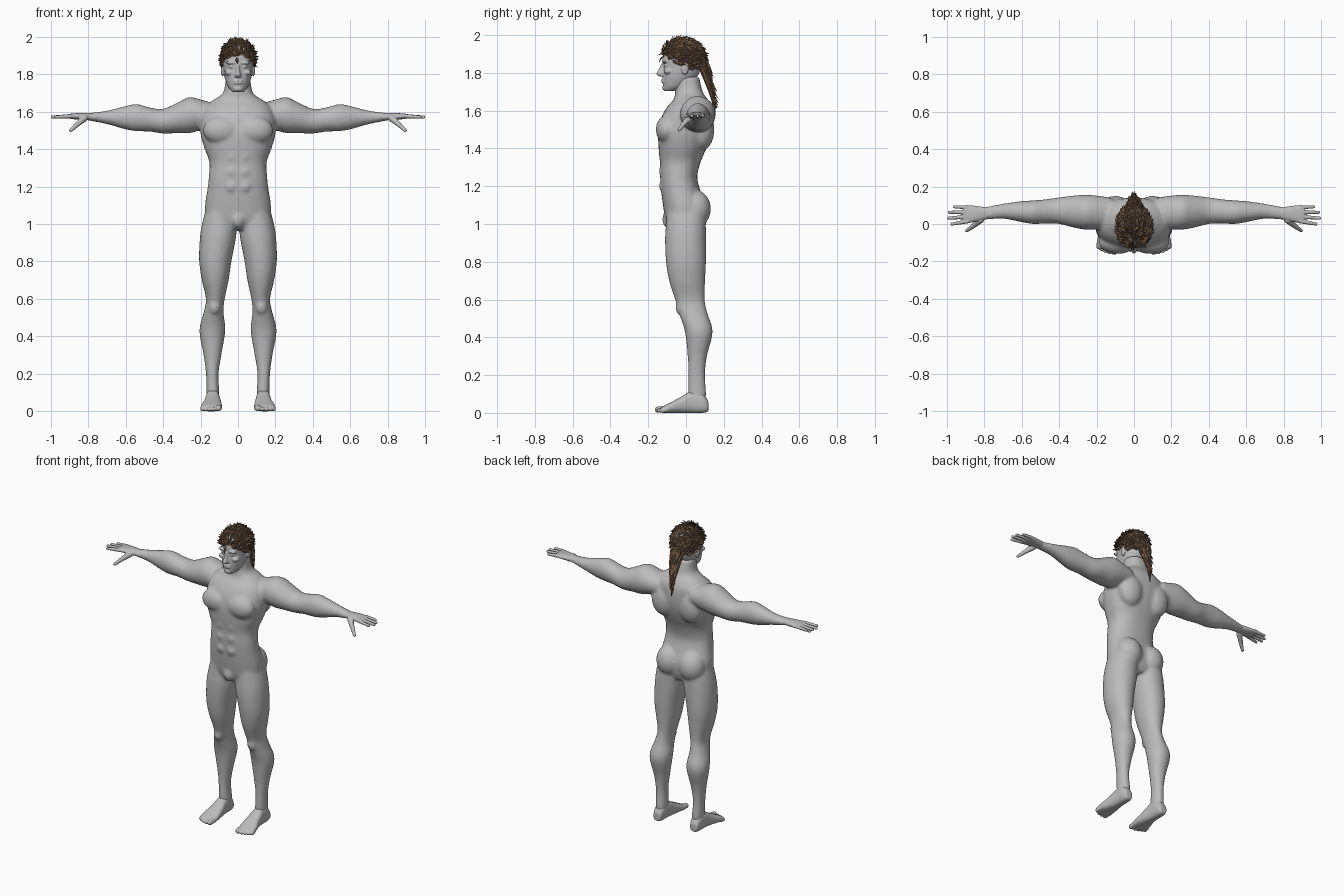
import bpy, bmesh, math, random
from mathutils import Matrix, Vector

cube = bpy.data.objects.get("Cube")
if cube:
    bpy.data.objects.remove(cube, do_unlink=True)
random.seed(7)


def material(name, color):
    mat = bpy.data.materials.new(name)
    mat.use_nodes = True
    mat.diffuse_color = color
    mat.node_tree.nodes["Principled BSDF"].inputs["Base Color"].default_value = color
    return mat


SKIN = material("grey skin", (.5, .5, .5, 1))
HAIR = material("brown hair", (.17, .1, .06, 1))


def spline(a, b, c, d, t):
    return .5 * (2*b + (c - a)*t + (2*a - 5*b + 4*c - d)*t*t + (3*b - a - 3*c + d)*t**3)


def loft(bm, keys, axis="z", side=1, power=2.3, steps=5, segments=28):
    """Skin rounded sections given as (position, u_min, u_max, v_min, v_max)."""
    rings, last = [], len(keys) - 1
    for i in range(last):
        near = [keys[max(i - 1, 0)], keys[i], keys[i + 1], keys[min(i + 2, last)]]
        for s in range(steps + (i == last - 1)):
            pos, u0, u1, v0, v1 = [spline(*vals, s / steps) for vals in zip(*near)]
            ring = []
            for k in range(segments):
                angle = math.tau * k / segments
                cu, cv = [math.copysign(abs(f) ** (2 / power), f)
                          for f in (math.cos(angle), math.sin(angle))]
                u = (u0 + u1) / 2 + cu * (u1 - u0) / 2
                v = (v0 + v1) / 2 + cv * (v1 - v0) / 2
                x, y, z = {"x": (pos, u, v), "y": (u, pos, v), "z": (u, v, pos)}[axis]
                ring.append(bm.verts.new((x * side, y, z)))
            rings.append(ring)
    for low, high in zip(rings, rings[1:]):
        for k in range(segments):
            j = (k + 1) % segments
            bm.faces.new((low[k], low[j], high[j], high[k]))
    bm.faces.new(rings[0])
    bm.faces.new(rings[-1])


def symmetric(keys):
    """Expand (z, half_width, y_min, y_max) into centred loft sections."""
    return [(z, -w, w, y0, y1) for z, w, y0, y1 in keys]


def ball(bm, center, radii, side=1):
    x, y, z = center
    bmesh.ops.create_uvsphere(bm, u_segments=24, v_segments=16, radius=1,
                              matrix=Matrix.Translation((x * side, y, z)) @ Matrix.Diagonal((*radii, 1)))


def pair(bm, center, radii):
    for side in (1, -1):
        ball(bm, center, radii, side)


def digit(bm, start, end, r0, r1, side):
    """Round-ended finger or toe."""
    a, b = [Vector((p[0] * side, p[1], p[2])) for p in (start, end)]
    turn = (b - a).to_track_quat("Z", "Y").to_matrix().to_4x4()
    bmesh.ops.create_cone(bm, cap_ends=True, segments=14, radius1=r0, radius2=r1,
                          depth=(b - a).length, matrix=Matrix.Translation((a + b) / 2) @ turn)
    for p, r in ((a, r0), (b, r1)):
        ball(bm, p, (r, r, r))


def finish(name, bm, mat, voxel=0, smoothing=0):
    bmesh.ops.recalc_face_normals(bm, faces=bm.faces)
    mesh = bpy.data.meshes.new(name)
    bm.to_mesh(mesh)
    bm.free()
    mesh.materials.append(mat)
    obj = bpy.data.objects.new(name, mesh)
    bpy.context.scene.collection.objects.link(obj)
    if voxel:
        fuse = obj.modifiers.new("fuse", "REMESH")
        fuse.mode, fuse.voxel_size, fuse.use_smooth_shade = "VOXEL", voxel, True
        soften = obj.modifiers.new("soften", "SMOOTH")
        soften.factor, soften.iterations = .5, smoothing
    return obj


# Torso and neck
body = bmesh.new()
loft(body, symmetric([
    (.97, .1, -.085, .075), (1.02, .168, -.108, .095), (1.1, .176, -.122, .1),
    (1.18, .164, -.132, .075), (1.25, .156, -.137, .06), (1.33, .153, -.138, .078),
    (1.4, .178, -.145, .108), (1.48, .2, -.147, .133), (1.56, .2, -.132, .14),
    (1.62, .18, -.1, .135), (1.66, .135, -.065, .115), (1.7, .08, -.058, .088),
    (1.78, .066, -.06, .07)]))

# Arms and legs
for side in (1, -1):
    loft(body, [
        (.12, -.02, .14, 1.52, 1.64), (.2, -.03, .152, 1.5, 1.665), (.26, -.03, .156, 1.485, 1.677),
        (.32, -.02, .152, 1.485, 1.65), (.4, 0, .142, 1.483, 1.615), (.47, .002, .132, 1.493, 1.622),
        (.54, 0, .126, 1.495, 1.64), (.6, .01, .122, 1.505, 1.63), (.7, .028, .108, 1.533, 1.605),
        (.8, .022, .09, 1.553, 1.592), (.83, .024, .086, 1.56, 1.59)], "x", side, 2)
    loft(body, [
        (1.1, .01, .165, -.1, .1), (1, .006, .192, -.106, .105), (.92, .012, .204, -.111, .106),
        (.8, .035, .207, -.106, .106), (.7, .05, .193, -.09, .101), (.6, .071, .171, -.058, .099),
        (.53, .077, .183, -.038, .113), (.43, .068, .206, -.006, .141), (.3, .089, .184, .009, .111),
        (.2, .104, .171, .012, .101), (.1, .1, .168, .011, .107), (.04, .104, .166, .015, .1)],
        "z", side, 2.1)

# Muscle groups
pair(body, (.088, -.1, 1.5), (.1, .06, .075))      # chest
pair(body, (.1, .085, 1.5), (.085, .065, .11))     # shoulder blades
pair(body, (.084, .048, 1.08), (.085, .084, .1))   # buttocks
pair(body, (.125, -.035, .56), (.03, .02, .04))    # kneecaps
for z in (1.2, 1.28, 1.36):
    pair(body, (.036, -.112, z), (.036, .032, .036))
ball(body, (0, -.09, 1.025), (.036, .036, .05))
finish("body", body, SKIN, .009, 7)

# Head with face and ears
head = bmesh.new()
loft(head, symmetric([
    (1.705, .028, -.114, -.06), (1.73, .052, -.121, .01), (1.78, .071, -.123, .06),
    (1.83, .078, -.12, .08), (1.88, .081, -.124, .09), (1.93, .073, -.112, .083),
    (1.962, .045, -.08, .055), (1.972, .02, -.045, .02)]), power=2.15)
loft(head, symmetric([
    (1.782, .014, -.14, -.1), (1.794, .017, -.158, -.1), (1.82, .01, -.144, -.1),
    (1.855, .009, -.128, -.1)]), power=2)
pair(head, (.036, -.113, 1.861), (.03, .014, .009))    # brows
pair(head, (.033, -.108, 1.84), (.016, .011, .009))    # eyes
pair(head, (.046, -.095, 1.808), (.025, .022, .016))   # cheekbones
pair(head, (.083, -.005, 1.825), (.009, .02, .036))    # ears
for z in (1.764, 1.752):
    ball(head, (0, -.119, z), (.026, .012, .006))      # lips
ball(head, (0, -.11, 1.722), (.025, .016, .016))       # chin
finish("head", head, SKIN, .0045, 3)

for side, label in ((1, "left"), (-1, "right")):
    # Hand with spread fingers and lowered thumb
    hand = bmesh.new()
    loft(hand, [
        (.78, .027, .087, 1.553, 1.593), (.84, .014, .096, 1.556, 1.593),
        (.89, .004, .101, 1.561, 1.589), (.908, .01, .096, 1.566, 1.586)], "x", side)
    for y, tip_y, tip_x in ((.014, 0, .972), (.039, .031, .991), (.064, .062, .985), (.089, .092, .958)):
        digit(hand, (.89, y, 1.576), (tip_x, tip_y, 1.571), .0115, .0085, side)
    digit(hand, (.82, .022, 1.565), (.86, -.012, 1.53), .019, .013, side)
    digit(hand, (.86, -.012, 1.53), (.893, -.036, 1.499), .013, .009, side)
    finish(label + "_hand", hand, SKIN, .0035, 2)

    # Foot with five toes
    foot = bmesh.new()
    loft(foot, [
        (.118, .112, .16, .008, .06), (.09, .102, .17, 0, .1), (.03, .098, .173, 0, .115),
        (-.03, .09, .182, 0, .083), (-.08, .085, .196, 0, .056), (-.12, .086, .2, 0, .036),
        (-.132, .092, .195, .003, .028)], "y", side, 2.5)
    for x, tip, r in ((.102, -.148, .017), (.128, -.149, .012), (.15, -.143, .012),
                      (.17, -.134, .011), (.188, -.122, .011)):
        digit(foot, (x, -.1, r + .004), (x + .003, tip, r), r, r, side)
    finish(label + "_foot", foot, SKIN, .005, 2)


# Hair cap cut along the hairline
CENTER, RADII = Vector((0, -.016, 1.88)), Vector((.089, .112, .1))


def above_hairline(p, margin=0):
    return p.z > 1.885 - .45 * (p.y + .12) + margin


cap = bmesh.new()
ball(cap, CENTER, RADII)
bmesh.ops.delete(cap, geom=[v for v in cap.verts if not above_hairline(v.co)], context="VERTS")
finish("hair_cap", cap, HAIR)


def lock(bm, root, normal, flow, length, width):
    """One pointed, ridged tuft of hair."""
    across = normal.cross(flow).normalized()
    middle = root + flow * length * .35
    points = (root - normal * .008, middle - across * width, middle + across * width,
              middle + normal * width * .9, root + flow * length + normal * random.uniform(.002, .02))
    start, left, right, ridge, tip = [bm.verts.new(p) for p in points]
    for face in ((start, left, ridge), (start, ridge, right), (tip, ridge, left),
                 (tip, right, ridge), (start, right, left), (left, right, tip)):
        bm.faces.new(face)


# Tufts swept back over the scalp
tufts = bmesh.new()
count = 700
for i in range(count):
    height = 1 - 2 * (i + .5) / count
    ring, angle = math.sqrt(1 - height * height), i * math.pi * (3 - math.sqrt(5))
    unit = Vector((ring * math.cos(angle), ring * math.sin(angle), height))
    root = CENTER + unit * RADII
    if above_hairline(root, .005):
        normal = Vector([u / r for u, r in zip(unit, RADII)]).normalized()
        sweep = Vector((random.uniform(-.5, .5), .8, random.uniform(-.6, .2)))
        flow = (sweep - normal * sweep.dot(normal)).normalized()
        lock(tufts, root, normal, flow, random.uniform(.03, .05), random.uniform(.007, .012))
finish("hair_tufts", tufts, HAIR)

# Tail of hair tapering down the back
TAIL = [(1.93, .05, .02, .095), (1.86, .05, .05, .112), (1.8, .042, .076, .13),
        (1.72, .027, .11, .147), (1.65, .013, .135, .155), (1.57, .002, .151, .155)]
tail = bmesh.new()
loft(tail, symmetric(TAIL), power=2, steps=2, segments=10)
for (z0, w0, f0, b0), (z1, w1, f1, b1) in zip(TAIL, TAIL[1:-1]):
    for k in range(18):
        t, angle = random.random(), random.uniform(0, math.pi)
        z, w, f, b = [p + (q - p) * t for p, q in ((z0, z1), (w0, w1), (f0, f1), (b0, b1))]
        normal = Vector((math.cos(angle), math.sin(angle), 0))
        root = Vector((w * normal.x, (f + b) / 2 + (b - f) / 2 * normal.y, z))
        flow = Vector((-.35 * normal.x, .3 - .1 * normal.y, -1)).normalized()
        lock(tail, root, normal, flow, .055, .003 + w * .14)
finish("hair_tail", tail, HAIR)
